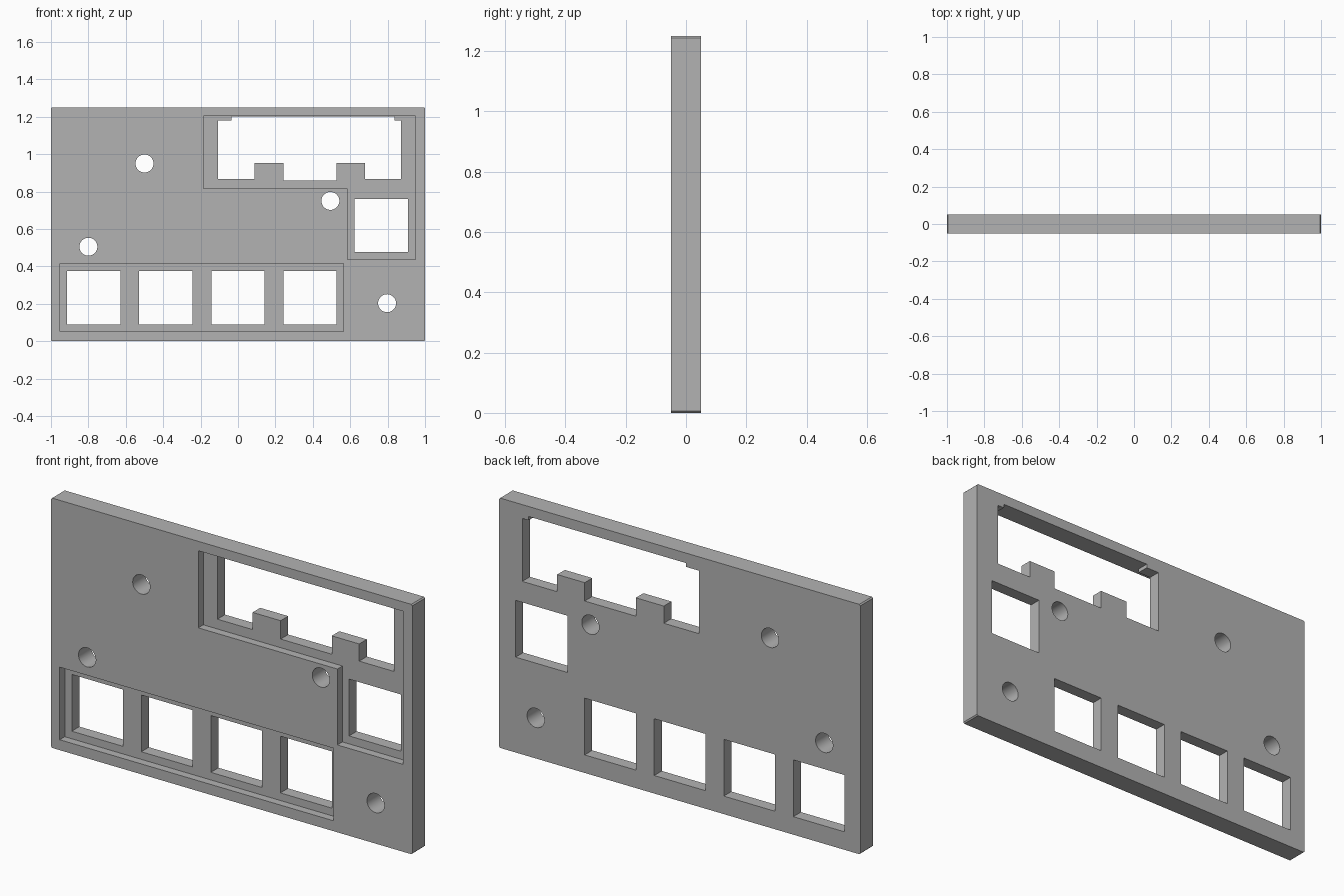
import bpy, bmesh, math

cube = bpy.data.objects.get("Cube")
if cube:
    bpy.data.objects.remove(cube, do_unlink=True)

HALF = 0.05      # half the plate thickness
FLOOR = -0.01    # depth of the recess floor

grey = bpy.data.materials.new("plain grey")
grey.use_nodes = True
colour = (0.45, 0.45, 0.45, 1)
grey.diffuse_color = colour
grey.node_tree.nodes["Principled BSDF"].inputs["Base Color"].default_value = colour


def prism(name, outline, y0, y1):
    """Extrude an (x, z) outline from y0 to y1."""
    bm = bmesh.new()
    face = bm.faces.new([bm.verts.new((x, y0, z)) for x, z in outline])
    moved = bmesh.ops.extrude_face_region(bm, geom=[face])["geom"]
    bmesh.ops.translate(bm, vec=(0, y1 - y0, 0),
                        verts=[g for g in moved if isinstance(g, bmesh.types.BMVert)])
    bmesh.ops.recalc_face_normals(bm, faces=bm.faces)
    mesh = bpy.data.meshes.new(name)
    bm.to_mesh(mesh)
    bm.free()
    mesh.materials.append(grey)
    obj = bpy.data.objects.new(name, mesh)
    bpy.context.collection.objects.link(obj)
    return obj


def rect(x0, x1, z0, z1):
    return [(x0, z0), (x1, z0), (x1, z1), (x0, z1)]


def circle(x, z, r, n=40):
    return [(x + r * math.cos(i * math.tau / n), z + r * math.sin(i * math.tau / n))
            for i in range(n)]


# Plate with tiny corner chamfers
W, H, C = 1.0, 1.25, 0.006
plate = prism("panel_plate", [(-W + C, 0), (W - C, 0), (W, C), (W, H - C),
                              (W - C, H), (-W + C, H), (-W, H - C), (-W, C)], -HALF, HALF)

# Front recesses: stepped one around the display, long one around the key row
recesses = [
    [(-0.185, 0.817), (0.585, 0.817), (0.585, 0.437),
     (0.948, 0.437), (0.948, 1.203), (-0.185, 1.203)],
    rect(-0.952, 0.564, 0.052, 0.415),
]

# Display window with two tabs below and small corner notches above
window = [(-0.107, 0.866), (0.088, 0.866), (0.088, 0.952), (0.243, 0.952),
          (0.243, 0.86), (0.526, 0.86), (0.526, 0.952), (0.678, 0.952),
          (0.678, 0.866), (0.871, 0.866), (0.871, 1.181), (0.836, 1.181),
          (0.836, 1.2), (-0.036, 1.2), (-0.036, 1.181), (-0.107, 1.181)]

# Key openings and screw holes
KEY = 0.284
openings = [window, rect(0.622, 0.908, 0.477, 0.761)]
openings += [rect(x, x + KEY, 0.09, 0.09 + KEY)
             for x in (-0.913 + 0.385 * i for i in range(4))]
openings += [circle(x, z, 0.048) for x, z in
             ((-0.5, 0.95), (0.494, 0.75), (-0.8, 0.505), (0.797, 0.203))]

# Cut everything out of the plate
cuts = [(o, FLOOR) for o in recesses] + [(o, 2 * HALF) for o in openings]
bpy.context.view_layer.objects.active = plate
plate.select_set(True)
for outline, depth in cuts:
    cutter = prism("cutter", outline, -2 * HALF, depth)
    cutter.hide_render = True
    mod = plate.modifiers.new("cut", "BOOLEAN")
    mod.operation = "DIFFERENCE"
    mod.solver = "EXACT"
    mod.object = cutter
    bpy.ops.object.modifier_apply(modifier=mod.name)
    bpy.data.objects.remove(cutter, do_unlink=True)

# Smooth round holes, crisp edges elsewhere
bpy.ops.object.shade_smooth_by_angle(angle=math.radians(30))
